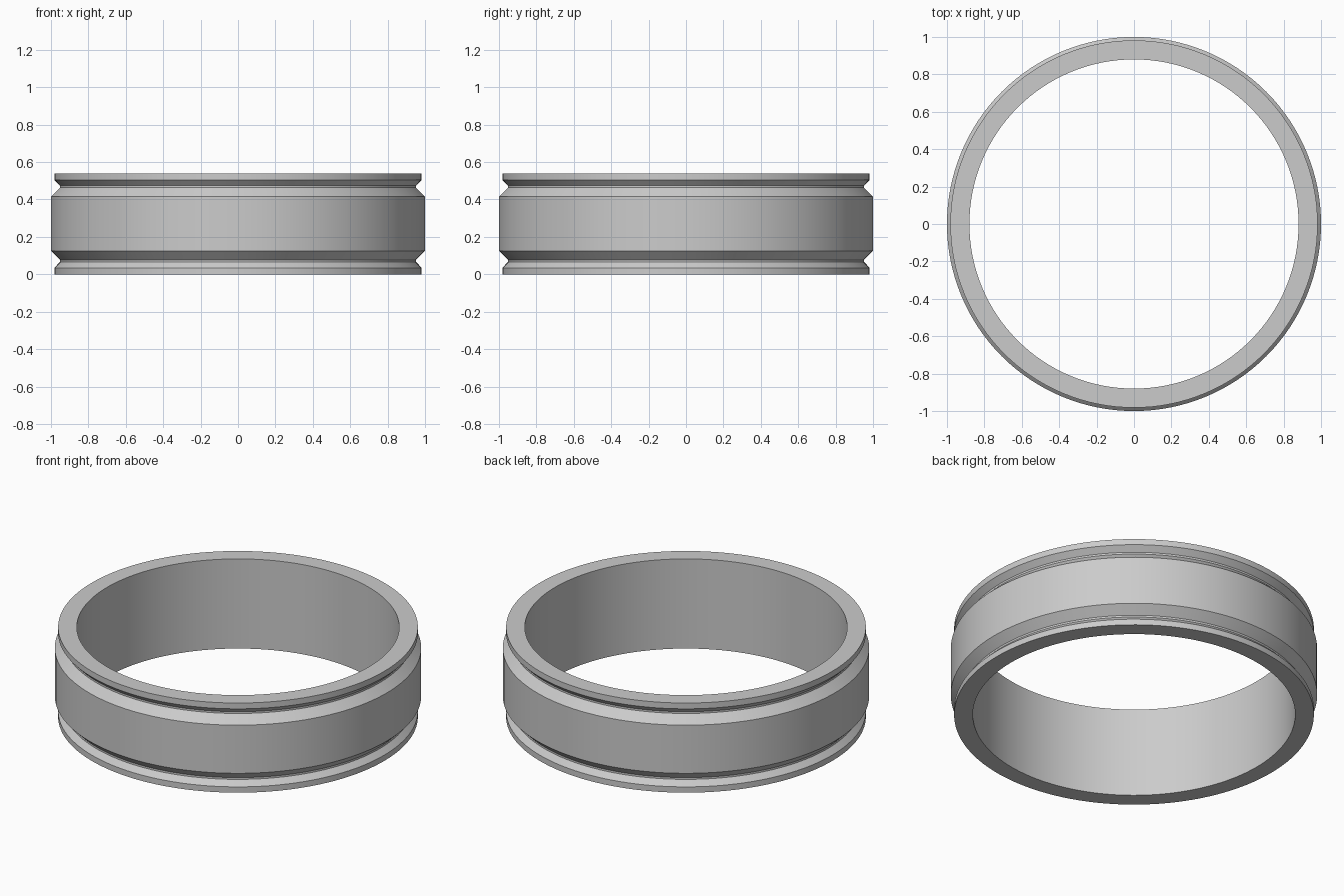
import bpy, bmesh, math

cube = bpy.data.objects.get("Cube")
if cube:
    bpy.data.objects.remove(cube, do_unlink=True)

HEIGHT = 0.54
INNER_RADIUS = 0.88
SEGMENTS = 128

metal = bpy.data.materials.new("grey metal")
metal.use_nodes = True
colour = (0.6, 0.6, 0.6, 1)
metal.diffuse_color = colour
metal.node_tree.nodes["Principled BSDF"].inputs["Base Color"].default_value = colour

# Lower half of the outer profile (radius, height): rim, V groove, raised band
lower = [(0.982, 0), (0.982, 0.035), (0.952, 0.066), (0.952, 0.077), (1.0, 0.125)]
upper = [(r, HEIGHT - z) for r, z in reversed(lower)]
profile = [(INNER_RADIUS, 0)] + lower + upper + [(INNER_RADIUS, HEIGHT)]

# Spin the closed profile into a ring
bm = bmesh.new()
verts = [bm.verts.new((r, 0, z)) for r, z in profile]
edges = [bm.edges.new((v, verts[i - 1])) for i, v in enumerate(verts)]
bmesh.ops.spin(bm, geom=verts + edges, cent=(0, 0, 0), axis=(0, 0, 1),
               angle=math.tau, steps=SEGMENTS, use_merge=True)
bmesh.ops.remove_doubles(bm, verts=bm.verts, dist=0.0001)
bmesh.ops.recalc_face_normals(bm, faces=bm.faces)
mesh = bpy.data.meshes.new("ring_band")
bm.to_mesh(mesh)
bm.free()

ring = bpy.data.objects.new("ring_band", mesh)
bpy.context.collection.objects.link(ring)
mesh.materials.append(metal)

# Smooth around the ring, sharp along the profile corners
bpy.ops.object.select_all(action="DESELECT")
ring.select_set(True)
bpy.context.view_layer.objects.active = ring
bpy.ops.object.shade_smooth_by_angle(angle=math.radians(25))
